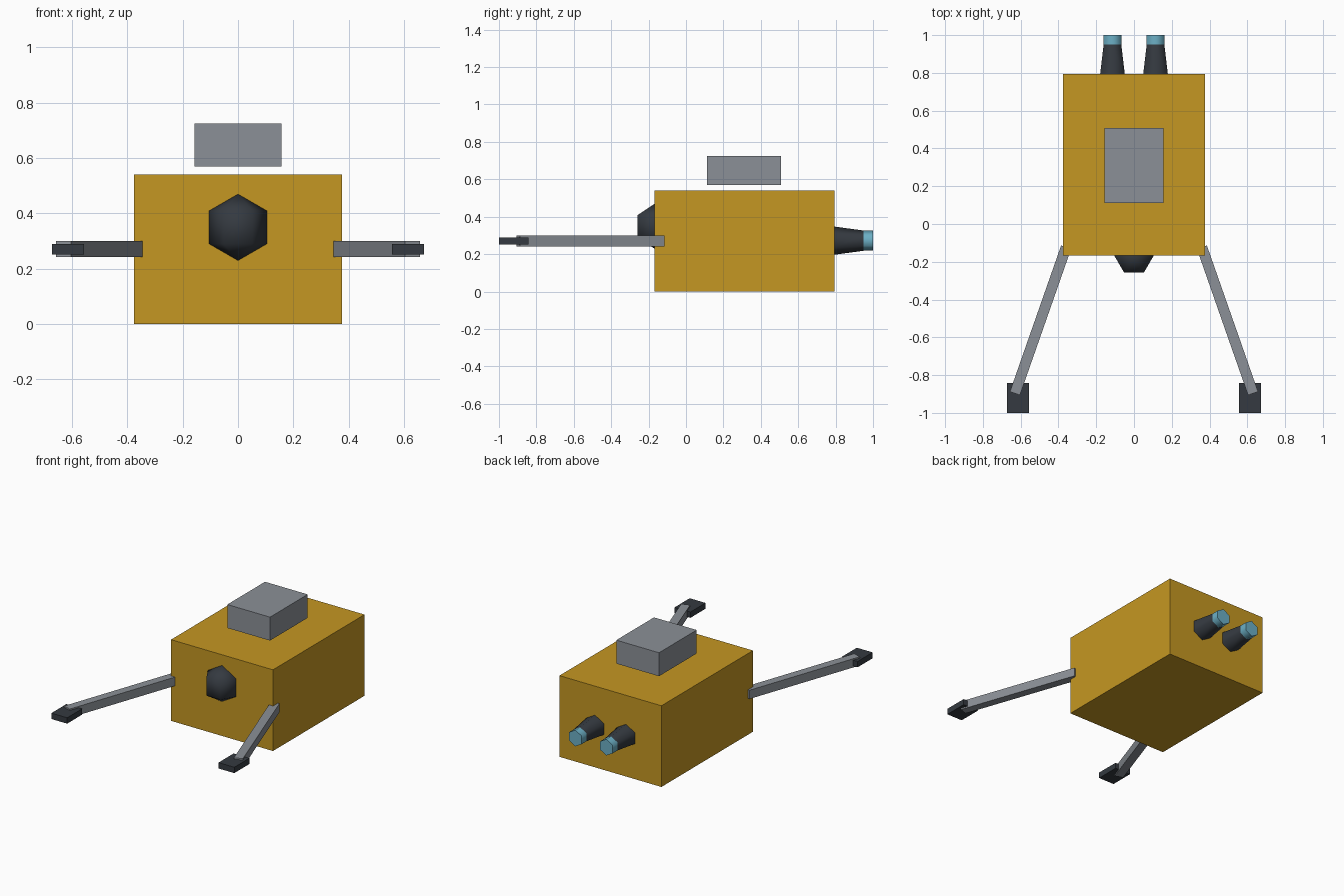
import bpy
from math import radians
from mathutils import Matrix

cube = bpy.data.objects.get("Cube")
if cube:
    bpy.data.objects.remove(cube, do_unlink=True)


def material(name, r, g, b):
    mat = bpy.data.materials.new(name)
    mat.use_nodes = True
    mat.diffuse_color = (r, g, b, 1)
    mat.node_tree.nodes["Principled BSDF"].inputs["Base Color"].default_value = (r, g, b, 1)
    return mat


GOLD = material("gold foil", 0.56, 0.31, 0.016)
GREY = material("grey metal", 0.26, 0.28, 0.31)
DARK = material("dark metal", 0.035, 0.042, 0.052)
BLUE = material("blue glow", 0.15, 0.43, 0.56)


def finish(name, mat):
    obj = bpy.context.object
    obj.name = name
    obj.data.materials.append(mat)
    return obj


def box(name, mat, centre, size, turn=0):
    bpy.ops.mesh.primitive_cube_add(size=1, location=centre, rotation=(0, 0, turn))
    obj = finish(name, mat)
    obj.data.transform(Matrix.Diagonal((*size, 1)))
    return obj


def nozzle(name, mat, sides, x, y0, y1, r0, r1):
    # Cone lying along y, with one corner pointing up
    bpy.ops.mesh.primitive_cone_add(vertices=sides, radius1=r0, radius2=r1, depth=y1 - y0,
                                    location=(x, (y0 + y1) / 2, 0.272),
                                    rotation=(radians(-90), 0, 0))
    obj = finish(name, mat)
    obj.data.transform(Matrix.Rotation(radians(180), 4, 'Z'))
    bpy.ops.object.shade_smooth_by_angle(angle=radians(65))


# Hull and the pod floating above it
box("hull", GOLD, (0, 0.313, 0.27), (0.75, 0.962, 0.54))
box("roof_pod", GREY, (0, 0.31, 0.647), (0.314, 0.396, 0.156))

# Faceted sensor dome on the front
bpy.ops.mesh.primitive_uv_sphere_add(segments=6, ring_count=3, radius=0.12,
                                     location=(0, -0.168, 0.349))
dome = finish("sensor_dome", DARK)
dome.data.transform(Matrix.Rotation(radians(30), 4, 'Z')
                    if not any(v.co.x > 0.1 for v in dome.data.vertices) else Matrix())
bpy.ops.object.shade_smooth_by_angle(angle=radians(80))

# Arms, feet and thrusters, one of each per side
for side, s in (("left", 1), ("right", -1)):
    box(side + "_arm", GREY, (s * 0.495, -0.51, 0.27), (0.056, 0.82, 0.058), s * radians(19.3))
    box(side + "_foot", DARK, (s * 0.615, -0.921, 0.27), (0.116, 0.158, 0.039))
    nozzle(side + "_thruster", DARK, 6, s * 0.114, 0.78, 0.95, 0.077, 0.054)
    nozzle(side + "_thruster_glow", BLUE, 6, s * 0.114, 0.95, 1.0, 0.054, 0.054)
